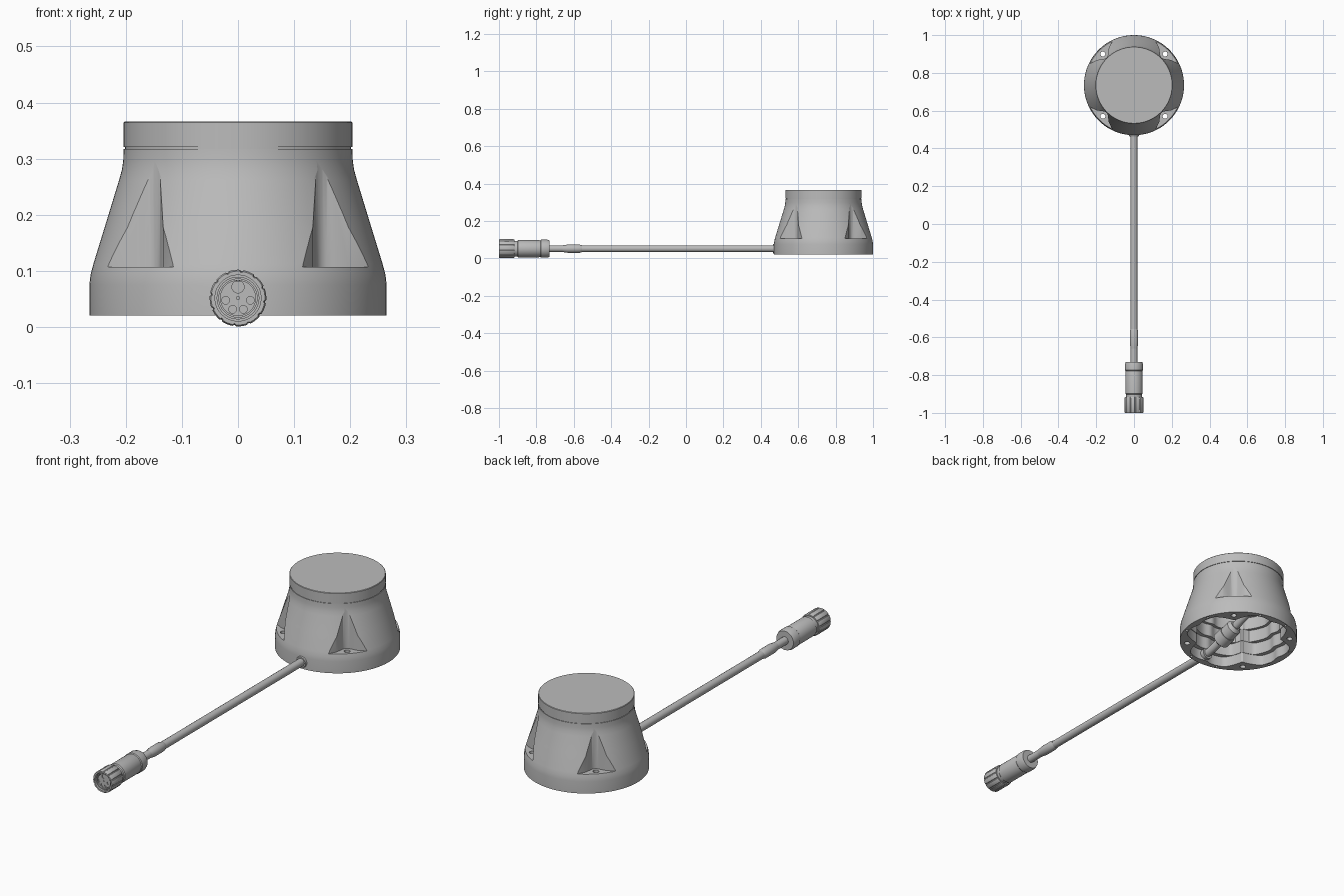
import bpy, bmesh, math
from mathutils import Matrix, Vector

cube = bpy.data.objects.get("Cube")
if cube:
    bpy.data.objects.remove(cube)

BODY_Y, AXIS_Z = 0.735, 0.0515
grey = bpy.data.materials.new("grey")
grey.use_nodes = True
colour = (0.5, 0.5, 0.5, 1)
grey.diffuse_color = colour
grey.node_tree.nodes["Principled BSDF"].inputs["Base Color"].default_value = colour


def loft(name, rings, loc=(0, 0, 0), along_y=False):
    """Skin a stack of equal rings and cap both ends."""
    bm = bmesh.new()
    loops = [[bm.verts.new(p) for p in ring] for ring in rings]
    n = len(loops[0])
    for a, b in zip(loops, loops[1:]):
        for i in range(n):
            bm.faces.new((a[i], a[(i + 1) % n], b[(i + 1) % n], b[i]))
    bm.faces.new(loops[0][::-1])
    bm.faces.new(loops[-1])
    if along_y:
        bm.transform(Matrix.Rotation(-math.pi / 2, 4, 'X'))
    bm.transform(Matrix.Translation(loc))
    bmesh.ops.recalc_face_normals(bm, faces=bm.faces)
    mesh = bpy.data.meshes.new(name)
    bm.to_mesh(mesh)
    bm.free()
    obj = bpy.data.objects.new(name, mesh)
    bpy.context.collection.objects.link(obj)
    mesh.materials.append(grey)
    return obj


def ring(r, z, n, shape=None):
    pts = []
    for i in range(n):
        a = 2 * math.pi * (i + 0.5) / n
        q = shape(r, a) if shape else r
        pts.append((q * math.cos(a), q * math.sin(a), z))
    return pts


def lathe(name, profile, n=48, shape=None, **kw):
    return loft(name, [ring(r, z, n, shape) for r, z in profile], **kw)


def activate(obj):
    bpy.ops.object.select_all(action='DESELECT')
    obj.select_set(True)
    bpy.context.view_layer.objects.active = obj


def smooth(obj):
    activate(obj)
    bpy.ops.object.shade_smooth_by_angle(angle=math.radians(32))


def cut(obj, cutter):
    cutter.hide_render = True
    mod = obj.modifiers.new("cut", 'BOOLEAN')
    mod.operation, mod.solver, mod.object = 'DIFFERENCE', 'EXACT', cutter
    activate(obj)
    bpy.ops.object.modifier_apply(modifier=mod.name)
    bpy.data.objects.remove(cutter)


def turned(r, deg):
    a = math.radians(deg)
    return (r * math.cos(a), BODY_Y + r * math.sin(a), 0)


# Housing: turned bell with a groove under the lid
housing = lathe("housing", [
    (0.265, 0.02), (0.265, 0.075), (0.263, 0.093), (0.258, 0.112), (0.234, 0.19),
    (0.212, 0.262), (0.207, 0.28), (0.2045, 0.298), (0.204, 0.317), (0.2015, 0.317),
    (0.2015, 0.321), (0.204, 0.321), (0.204, 0.364), (0.202, 0.366)],
    n=96, loc=(0, BODY_Y, 0))

# Four corner pockets: flared wedges with a rounded inner wall
half = [(0.2463, 0.085), (0.2335, 0.045), (0.2165, 0.0222), (0.2095, 0.013), (0.2068, 0.006)]
outline = ([(0.31, 0.24)] + half + [(0.2061, 0)]
           + [(x, -y) for x, y in half[::-1]] + [(0.31, -0.24)])
for k in range(4):
    turn = Matrix.Rotation(math.radians(45 + 90 * k), 3, 'Z')
    rings = [[turn @ Vector((x, y, z)) for x, y in outline] for z in (0.1073, 0.2945)]
    cut(housing, loft("pocket", rings, loc=(0, BODY_Y, 0)))


# Hollow underside: stepped wall that bulges in around pockets and screw bosses
def cavity_wall(r, a):
    deg = math.degrees(a)
    diag = abs((deg % 90) - 45)
    boss = 0.012 * math.exp(-((45 - diag) / 7) ** 2)
    return min(r - boss, 0.188 + 0.0026 * diag - (0.24 - r) * 0.15)


tiers = [(0.242, 0.01, 0.07), (0.222, 0.07, 0.13), (0.205, 0.13, 0.19),
         (0.192, 0.19, 0.25), (0.178, 0.25, 0.313)]
cut(housing, lathe("cavity", [(r, z) for r, z0, z1 in tiers for z in (z0, z1)],
                   n=144, shape=cavity_wall, loc=(0, BODY_Y, 0)))

# Mounting holes through the pocket floors, and blind screw holes in the rim
for k in range(4):
    cut(housing, lathe("mount_hole", [(0.013, 0), (0.013, 0.15)], n=24,
                       loc=turned(0.233, 45 + 90 * k)))
    for side in (-1, 1):
        cut(housing, lathe("screw_hole", [(0.006, 0), (0.006, 0.05)], n=12,
                           loc=turned(0.2535, 90 * k + 17 * side)))
smooth(housing)

# Cable: straight run that bends up inside the housing
curve = bpy.data.curves.new("cable", 'CURVE')
curve.dimensions, curve.bevel_depth, curve.bevel_resolution = '3D', 0.018, 6
curve.use_fill_caps = True
path = curve.splines.new('BEZIER')
stops = [(-0.75, AXIS_Z), (0.5, AXIS_Z), (0.64, 0.085), (0.8, 0.135)]
path.bezier_points.add(len(stops) - 1)
for p, (y, z) in zip(path.bezier_points, stops):
    p.co = (0, y, z)
    p.handle_left_type = p.handle_right_type = 'AUTO'
path.bezier_points[1].handle_left_type = path.bezier_points[1].handle_right_type = 'FREE'
path.bezier_points[1].handle_left = (0, 0.4, AXIS_Z)
path.bezier_points[1].handle_right = (0, 0.54, AXIS_Z)
path.bezier_points[0].handle_right_type = 'VECTOR'
cable = bpy.data.objects.new("cable", curve)
bpy.context.collection.objects.link(cable)
activate(cable)
bpy.ops.object.convert(target='MESH')
cable = bpy.context.object
cable.data.materials.clear()
cable.data.materials.append(grey)
smooth(cable)

# Sleeve, entry bushing and inner gland along the cable
on_axis = dict(loc=(0, 0, AXIS_Z), along_y=True)
smooth(lathe("cable_sleeve", [(0.018, -0.66), (0.0225, -0.63), (0.0225, -0.57), (0.018, -0.555)],
             n=32, **on_axis))
smooth(lathe("entry_bushing", [(0.024, 0.464), (0.026, 0.468), (0.026, 0.52), (0.02, 0.52)],
             n=32, **on_axis))
gland = lathe("inner_gland", [(0.024, -0.06), (0.04, -0.05), (0.04, 0.0), (0.036, 0.0),
                              (0.036, 0.045), (0.024, 0.06)], n=32, along_y=True)
gland.location = (0, 0.66, 0.091)
gland.rotation_euler.x = math.radians(17)
smooth(gland)

# Connector body: stepped barrel
smooth(lathe("connector_body", [
    (0.03, -0.985), (0.03, -0.918), (0.042, -0.918), (0.042, -0.902), (0.046, -0.898),
    (0.046, -0.785), (0.045, -0.782), (0.045, -0.778), (0.048, -0.774), (0.048, -0.742),
    (0.044, -0.73), (0.02, -0.73)], **on_axis))


# Grooved coupling nut, bored out at the front
def grooves(r, a):
    return r - (0.002 if math.sin(a * 12) > 0.8 else 0)


nut = lathe("coupling_nut", [(0.048, -1), (0.0505, -0.996), (0.0505, -0.922), (0.047, -0.916)],
            n=144, shape=grooves, **on_axis)
cut(nut, lathe("bore", [(0.041, -1.01), (0.041, -0.93)], **on_axis))
smooth(nut)

# Inner ring and socket insert with its contacts
shell = lathe("socket_ring", [(0.038, -0.993), (0.038, -0.92)], **on_axis)
cut(shell, lathe("ring_bore", [(0.034, -1.01), (0.034, -0.975)], **on_axis))
smooth(shell)
insert = lathe("socket_insert", [(0.032, -0.988), (0.032, -0.95)], **on_axis)
contacts = [(0, 0, 0.003), (0, 0.02, 0.011)]
for side in (-1, 1):
    contacts += [(side * 0.022, -0.004, 0.007), (side * 0.0095, -0.02, 0.007)]
for x, z, r in contacts:
    spot = dict(n=20, loc=(x, 0, AXIS_Z + z), along_y=True)
    cut(insert, lathe("contact_hole", [(r, -1), (r, -0.975)], **spot))
    smooth(lathe("contact_pin", [(r * 0.5, -0.985), (r * 0.5, -0.965)], **spot))
smooth(insert)
